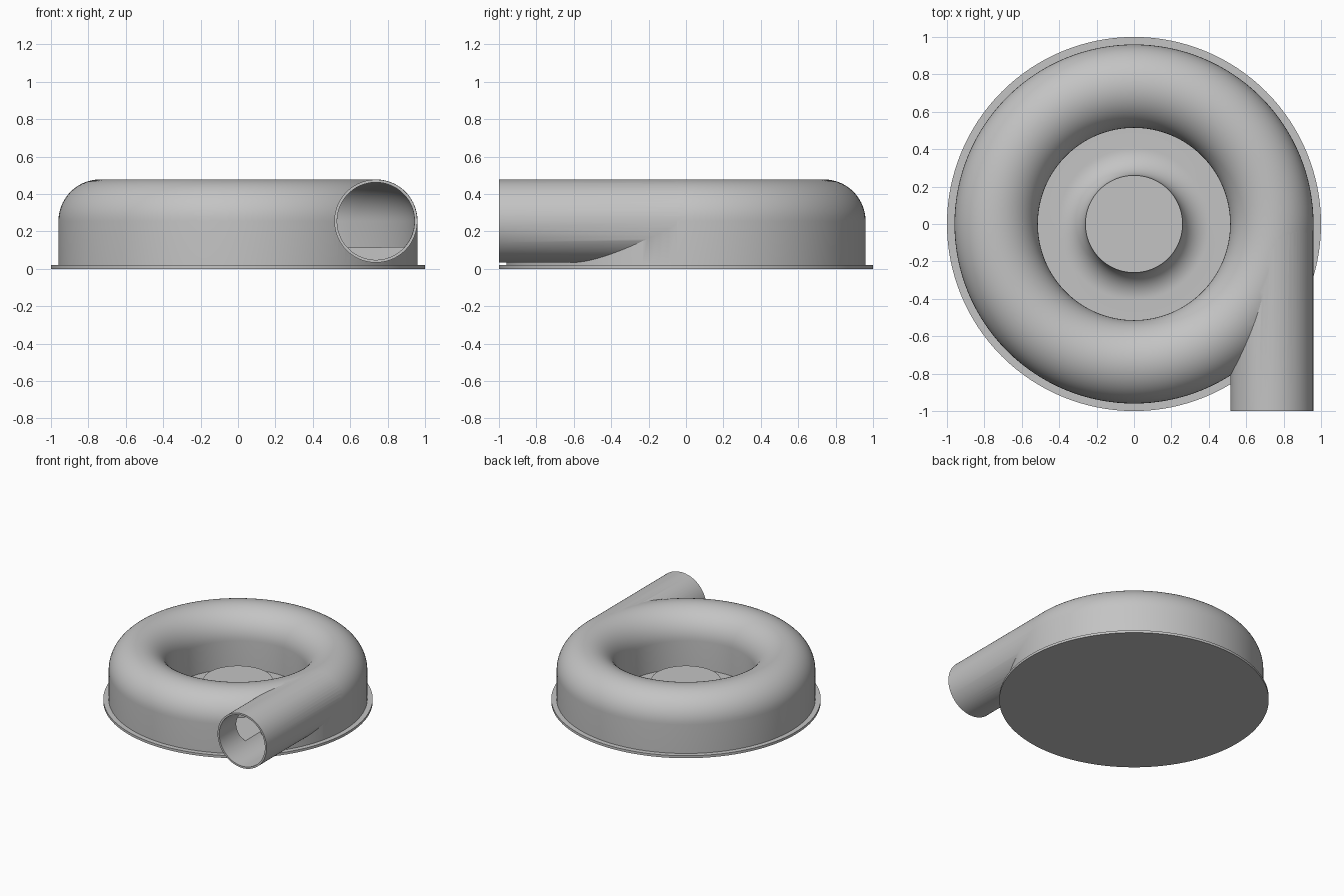
import bpy
import bmesh
from math import pi, cos, sin, radians
from mathutils import Matrix, Vector

if "Cube" in bpy.data.objects:
    bpy.data.objects.remove(bpy.data.objects["Cube"])

# Main measurements
RING = 0.737       # radius of the channel centre line, also the outlet offset
MID = 0.255        # height of the channel centre line
TUBE = 0.223       # outer tube radius
BORE = 0.207       # inner tube radius
FLOOR = 0.115      # channel floor height
PLATE = 0.02       # base plate thickness

grey = bpy.data.materials.new("light_grey")
grey.use_nodes = True
colour = (0.55, 0.55, 0.55, 1)
grey.diffuse_color = colour
grey.node_tree.nodes["Principled BSDF"].inputs["Base Color"].default_value = colour


def make_object(name, bm):
    bmesh.ops.remove_doubles(bm, verts=bm.verts, dist=1e-5)
    bmesh.ops.recalc_face_normals(bm, faces=bm.faces)
    mesh = bpy.data.meshes.new(name)
    bm.to_mesh(mesh)
    bm.free()
    mesh.materials.append(grey)
    obj = bpy.data.objects.new(name, mesh)
    bpy.context.collection.objects.link(obj)
    return obj


def lathe(name, profile, closed, steps=128):
    """Turn an (r, z) profile around the z axis."""
    bm = bmesh.new()
    verts = [bm.verts.new((r, 0, z)) for r, z in profile]
    edges = [bm.edges.new(pair) for pair in zip(verts, verts[1:])]
    if closed:
        edges.append(bm.edges.new((verts[-1], verts[0])))
    bmesh.ops.spin(bm, geom=verts + edges, cent=(0, 0, 0), axis=(0, 0, 1),
                   angle=2 * pi, steps=steps, use_duplicate=False)
    return make_object(name, bm)


def pipe(name, radius, start, end, lowest=0, count=64):
    """Straight rod along y, with its section cut flat below 'lowest'."""
    bm = bmesh.new()
    points = []
    for i in range(count):
        a = 2 * pi * (i + 0.5) / count
        z = MID + radius * sin(a)
        if z > lowest:
            points.append((RING + radius * cos(a), start, z))
    face = bm.faces.new([bm.verts.new(p) for p in points])
    moved = bmesh.ops.extrude_face_region(bm, geom=[face], use_keep_orig=True)
    top = [v for v in moved["geom"] if isinstance(v, bmesh.types.BMVert)]
    bmesh.ops.translate(bm, verts=top, vec=(0, end - start, 0))
    return make_object(name, bm)


def channel(radius, bottom, steps=28):
    """Arched section: upright walls with a half round roof."""
    arch = [(RING + radius * cos(pi * i / steps), MID + radius * sin(pi * i / steps))
            for i in range(steps + 1)]
    return [(RING - radius, bottom), (RING + radius, bottom)] + arch


def combine(target, tool, operation):
    tool.hide_render = True
    mod = target.modifiers.new(operation.title(), "BOOLEAN")
    mod.operation = operation
    mod.solver = "EXACT"
    mod.object = tool
    bpy.context.view_layer.objects.active = target
    bpy.ops.object.modifier_apply(modifier=mod.name)
    bpy.data.objects.remove(tool)


def smooth(obj):
    bpy.ops.object.select_all(action="DESELECT")
    obj.select_set(True)
    bpy.context.view_layer.objects.active = obj
    bpy.ops.object.shade_smooth_by_angle(angle=radians(30))


# Ring housing with a tangential outlet pipe
housing = lathe("ring_housing", channel(TUBE, PLATE), True)
combine(housing, pipe("outlet_pipe", TUBE - 0.001, -1, -0.02), "UNION")

# Hollow out the channel and the outlet
combine(housing, lathe("channel_cutter", channel(BORE, FLOOR), True), "DIFFERENCE")
combine(housing, pipe("upper_bore_cutter", BORE - 0.001, -0.7, -0.02, FLOOR + 0.001), "DIFFERENCE")
combine(housing, pipe("outlet_bore_cutter", BORE, -1.1, -0.55), "DIFFERENCE")

# Flat round base plate
base = lathe("base_plate", [(0, 0), (1, 0), (1, PLATE), (0, PLATE)], False)

# Central hub flaring into the inlet floor
HUB, TOP, FLARE = 0.26, 0.17, 0.145
flare = [(HUB + FLARE * (1 - cos(pi / 2 * i / 16)), TOP - FLARE * sin(pi / 2 * i / 16))
         for i in range(17)]
hub = lathe("centre_hub", [(0, TOP)] + flare + [(RING - TUBE + 0.002, TOP - FLARE)], False)

for part in (housing, base, hub):
    smooth(part)
